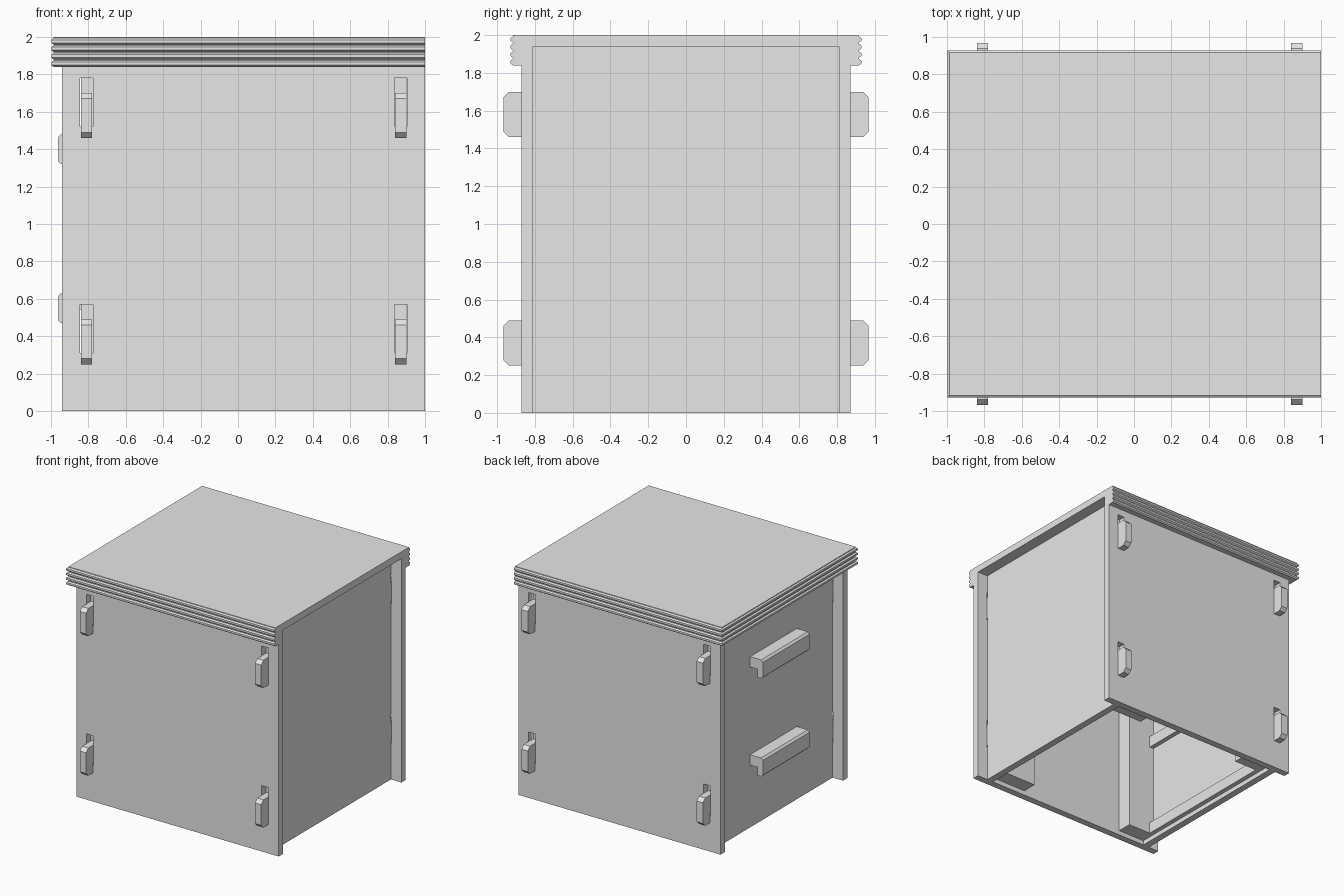
import bpy, bmesh
from mathutils import Vector

cube = bpy.data.objects.get("Cube")
if cube:
    bpy.data.objects.remove(cube, do_unlink=True)

grey = bpy.data.materials.new("plain_grey")
grey.use_nodes = True
GREY = (0.8, 0.8, 0.8, 1)
grey.diffuse_color = GREY
grey.node_tree.nodes["Principled BSDF"].inputs["Base Color"].default_value = GREY


def sweep(name, rings, close=True):
    """Loft closed rings of points and cap both ends."""
    bm = bmesh.new()
    loops = [[bm.verts.new(p) for p in ring] for ring in rings]
    n = len(loops[0])
    for a, b in zip(loops, loops[1:]):
        for i in range(n):
            j = (i + 1) % n
            bm.faces.new((a[i], a[j], b[j], b[i]))
    bm.faces.new(loops[0])
    bm.faces.new(loops[-1][::-1])
    bmesh.ops.recalc_face_normals(bm, faces=bm.faces)
    mesh = bpy.data.meshes.new(name)
    bm.to_mesh(mesh)
    bm.free()
    mesh.materials.append(grey)
    obj = bpy.data.objects.new(name, mesh)
    bpy.context.collection.objects.link(obj)
    return obj


def box(name, x, y, z):
    rings = [[(px, y[0], z[0]), (px, y[1], z[0]), (px, y[1], z[1]), (px, y[0], z[1])] for px in x]
    return sweep(name, rings)


def cut(obj, cutter):
    mod = obj.modifiers.new("slot", "BOOLEAN")
    mod.operation = "DIFFERENCE"
    mod.solver = "EXACT"
    mod.object = cutter
    cutter.hide_render = True
    bpy.context.view_layer.objects.active = obj
    bpy.ops.object.modifier_apply(modifier=mod.name)
    bpy.data.objects.remove(cutter, do_unlink=True)


IN, OUT = 0.81, 0.87            # inner and outer faces of the long panels
SIDES = (("front", -1), ("back", 1))
BOARDS = (("left", 0.84, 0.9), ("right", -0.84, -0.78))
HOOKS = (("lower", 0.25), ("upper", 1.46))

# Front and back panels with slots for the hooks
for side, s in SIDES:
    panel = box(side + "_panel", (-0.94, 1), (s * IN, s * OUT), (0, 1.94))
    for _, x0, x1 in BOARDS:
        for _, z in HOOKS:
            cut(panel, box("slot_cutter", (x0 - 0.004, x1 + 0.004),
                           (s * 0.78, s * 0.9), (z + 0.06, z + 0.32)))

# Recessed end boards and their hooks reaching through the slots
for end, x0, x1 in BOARDS:
    box(end + "_end_board", (x0, x1), (-IN, IN), (0, 1.94))
    for side, s in SIDES:
        for level, z in HOOKS:
            top, tip, c = z + 0.24, 0.967, 0.03
            profile = [(IN, z + 0.08), (OUT, z + 0.08), (OUT, z), (tip - c, z), (tip, z + c),
                       (tip, top - c), (tip - c, top), (IN, top)]
            sweep(f"{side}_{end}_{level}_hook",
                  [[(x, s * y, h) for y, h in profile] for x in (x0, x1)])

# Inner corner posts
for side, s in SIDES:
    for end, x in (("left", (0.5, 0.84)), ("right", (-0.78, -0.52))):
        box(f"{side}_{end}_post", x, (s * 0.68, s * IN), (0.04, 1.94))

# Inner cross rails
for level, z in (("lower", 0.04), ("middle", 0.86)):
    box(level + "_inner_rail", (-0.78, -0.74), (-0.68, 0.68), (z, z + 0.1))

# Lid plate
box("lid_plate", (-0.94, 1), (-OUT, OUT), (1.94, 2))

# Beaded lid trim, mitred round three sides
trim = [(0, 1.84)]
for i in range(4):
    z = 1.84 + i * 0.04
    trim += [(0.046, z), (0.058, z + 0.009), (0.058, z + 0.025), (0.046, z + 0.034)]
trim += [(0.046, 2), (0, 2)]
path = [((1, -OUT), (0, -1)), ((-0.94, -OUT), (-1, -1)),
        ((-0.94, OUT), (-1, 1)), ((1, OUT), (0, 1))]
sweep("lid_trim", [[(p[0] + d * n[0], p[1] + d * n[1], z) for d, z in trim] for p, n in path])

# Hooked pull bars on the right end
for level, z in (("lower", 0.47), ("upper", 1.32)):
    grip = [(-0.84, z + 0.16), (-0.945, z + 0.16), (-0.962, z + 0.143), (-0.962, z + 0.015),
            (-0.947, z), (-0.91, z), (-0.91, z + 0.07), (-0.84, z + 0.07)]
    sweep(level + "_pull_bar", [[(x, y, h) for x, h in grip] for y in (-0.32, 0.32)])
